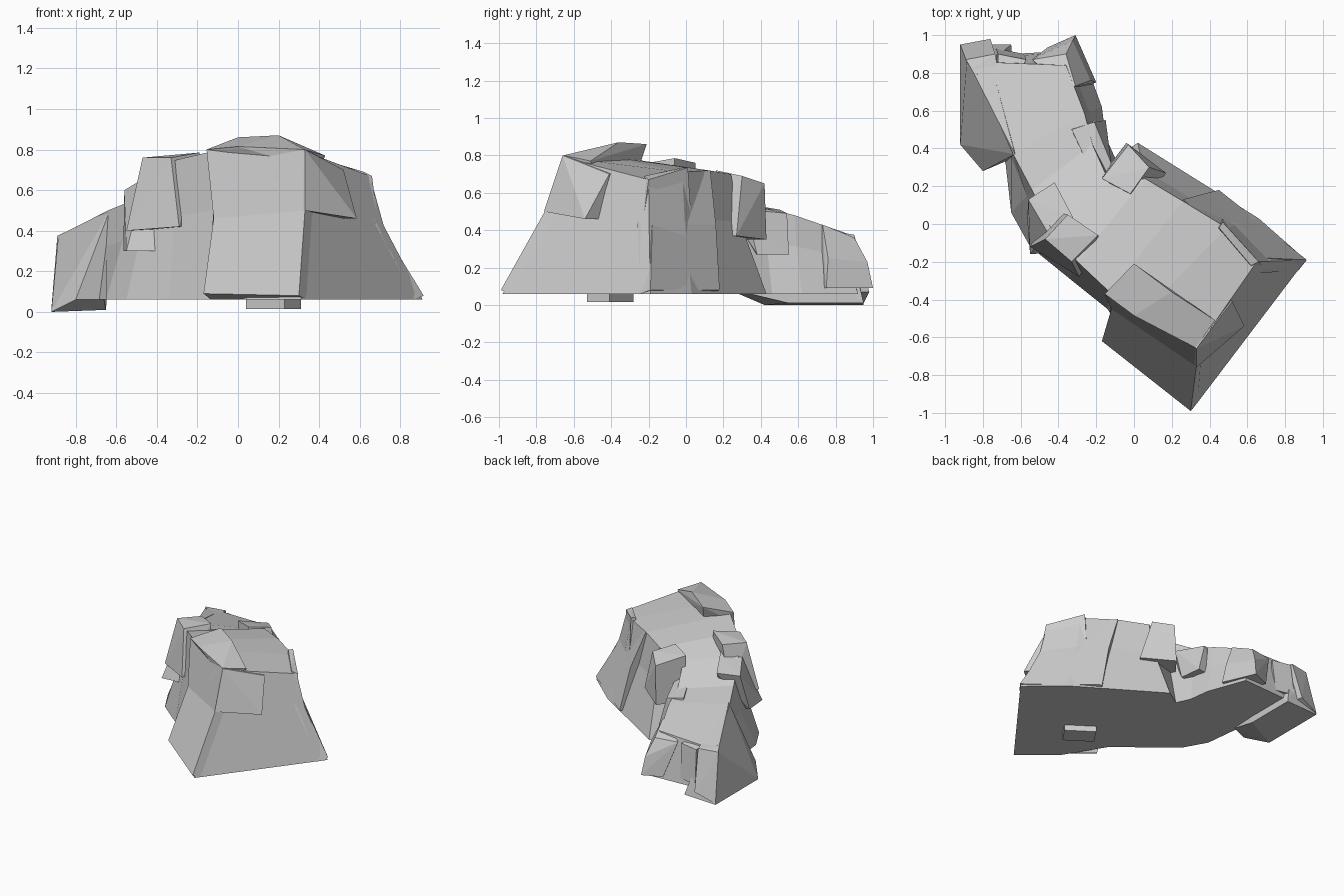
import bpy, bmesh
from mathutils import Vector

if "Cube" in bpy.data.objects:
    bpy.data.objects.remove(bpy.data.objects["Cube"])

FLOOR = 0.06


def finish(name, bm):
    bmesh.ops.recalc_face_normals(bm, faces=bm.faces)
    me = bpy.data.meshes.new(name)
    bm.to_mesh(me)
    bm.free()
    ob = bpy.data.objects.new(name, me)
    bpy.context.collection.objects.link(ob)
    return ob


def loft(name, rings):
    """Join closed rings of equal length and cap both ends."""
    bm = bmesh.new()
    loops = [[bm.verts.new(v) for v in r] for r in rings]
    n = len(rings[0])
    for a, b in zip(loops, loops[1:]):
        for j in range(n):
            k = (j + 1) % n
            bm.faces.new((a[j], a[k], b[k], b[j]))
    bm.faces.new(loops[0])
    bm.faces.new(loops[-1])
    return finish(name, bm)


def inward(row, depth):
    d = Vector(row[1]) - Vector(row[0])
    return Vector((-d.y, d.x, 0)).normalized() * depth


def sheet(name, rows, depth, drop=0.6):
    """Thick rock sheet: rows of two points from bottom to top; inside is left of each row."""
    n = inward(rows[0], depth)
    n.z = -depth * drop
    rings = []
    for side in (0, 1):
        outer = [Vector(r[side]) for r in rows]
        inner = [p + n for p in outer]
        for p in inner:
            p.z = max(p.z, FLOOR)
        rings.append(outer + inner[::-1])
    return loft(name, rings)


def hull(name, pts):
    bm = bmesh.new()
    for p in pts:
        bm.verts.new(p)
    res = bmesh.ops.convex_hull(bm, input=bm.verts[:])
    loose = [v for v in bm.verts if not v.link_faces]
    bmesh.ops.delete(bm, geom=loose, context='VERTS')
    bmesh.ops.dissolve_limit(bm, angle_limit=0.03, verts=bm.verts[:], edges=bm.edges[:])
    return finish(name, bm)


def block(name, rows, depth):
    """Solid chunk through the rows, with its bottom edge pushed into the rock."""
    n = inward(rows[0], depth)
    pts = [Vector(p) for r in rows for p in r]
    return hull(name, pts + [Vector(p) + n for p in rows[0]])


# Main rock mass: base left, top left, top right, base right along the bend
sections = [
    ((.31, -.98), (.33, -.66, .79), (.65, -.20, .67), (.91, -.19)),
    ((.05, -.76), (.05, -.47, .80), (.49, -.02, .71), (.66, .03)),
    ((-.14, -.45), (-.13, -.36, .79), (.26, .12, .72), (.42, .18)),
    ((-.34, -.29), (-.30, -.20, .75), (.06, .24, .70), (.02, .43)),
    ((-.55, -.12), (-.44, -.02, .67), (-.13, .22, .64), (-.10, .35)),
    ((-.65, .06), (-.54, .18, .54), (-.22, .42, .52), (-.15, .46)),
    ((-.68, .32), (-.64, .37, .50), (-.26, .58, .48), (-.17, .62)),
    ((-.84, .89), (-.86, .86, .38), (-.36, .84, .39), (-.28, .92)),
]
rings = []
for bl, tl, tr, br in sections:
    bl, br = Vector((*bl, FLOOR)), Vector((*br, FLOOR))
    tl, tr = Vector(tl), Vector(tr)
    ml, mr = bl.lerp(tl, .6), br.lerp(tr, .6)
    for m, b, t in ((ml, bl, tl), (mr, br, tr)):
        m.xy = b.xy.lerp(t.xy, .74)
    rings.append([bl, ml, tl, tr, mr, br])
loft("rock_body", rings)

# Tall front sheet and the raised summit above it
sheet("front_sheet", [
    ((-.17, -.62, .09), (.30, -.99, .08)), ((-.12, -.45, .46), (.33, -.755, .5)),
    ((-.155, -.37, .80), (.325, -.655, .80))], .06, 1)
hull("summit", [(-.155, -.37, .80), (0, -.485, .815), (.325, -.655, .80), (0, -.21, .86),
                (.2, -.36, .87), (.43, -.51, .77), (.02, -.25, .74), (.40, -.50, .70),
                (.32, -.64, .72), (-.13, -.355, .74)])

# Sheets on the right end and the rear right side
block("end_slab", [((.33, -.76, .5), (.585, -.54, .46)), ((.33, -.66, .8), (.52, -.41, .70)),
                   ((.30, -.62, .79), (.49, -.38, .71))], .1)
block("corner_slab", [((.69, -.23, .44), (.47, .03, .44)), ((.66, -.20, .67), (.47, .01, .735)),
                      ((.62, -.22, .69), (.45, -.02, .735))], .1)
sheet("rear_sheet", [((.915, -.19, .08), (.45, .18, .08)), ((.70, -.18, .43), (.37, .16, .43)),
                     ((.65, -.21, .65), (.26, .13, .72))], .07, 1)
block("rear_block", [((.17, .27, .37), (-.04, .43, .35)), ((.08, .30, .69), (-.03, .42, .65)),
                     ((-.02, .16, .72), (-.17, .24, .70))], .2)

# Overhanging blocks on the left side
block("left_block", [((-.55, -.12, .40), (-.29, -.28, .42)), ((-.47, -.08, .76), (-.33, -.20, .76)),
                     ((-.35, .05, .76), (-.19, -.06, .785))], .22)
block("left_low_block", [((-.565, .02, .30), (-.55, -.16, .30)), ((-.56, .13, .60), (-.46, -.04, .66)),
                         ((-.42, .22, .62), (-.32, .03, .69))], .2)

# Blocks around the low rear tail
block("tail_side_block", [((-.13, .38, .27), (-.15, .55, .27)), ((-.12, .32, .51), (-.21, .54, .49)),
                          ((-.19, .20, .56), (-.33, .50, .51))], .15)
block("tail_right_block", [((-.20, .75, .09), (-.31, 1.0, .09)), ((-.23, .76, .25), (-.325, .97, .23)),
                           ((-.31, .73, .43), (-.36, .90, .36)), ((-.36, .72, .42), (-.54, .87, .36))], .16)
hull("tail_left_block", [(-.92, .95, 0), (-.92, .42, 0), (-.80, .28, .06), (-.66, .34, .06),
                         (-.63, .37, .505), (-.885, .87, .375), (-.65, .90, .06),
                         (-.65, .55, .01), (-.65, .95, .01), (-.76, .86, .38)])
block("tail_end_block", [((-.76, .98, .07), (-.92, .95, .01)), ((-.735, .90, .375), (-.89, .87, .375)),
                         ((-.72, .82, .39), (-.86, .82, .39))], .12)
block("tail_end_step", [((-.58, .90, .10), (-.73, .93, .10)), ((-.57, .87, .36), (-.72, .90, .36)),
                        ((-.60, .82, .38), (-.72, .82, .38))], .1)

# Pad under the base
pad = [(.04, -.40), (.23, -.53), (.31, -.41), (.12, -.28)]
loft("front_pad", [[(x, y, z) for x, y in pad] for z in (.015, .1)])
